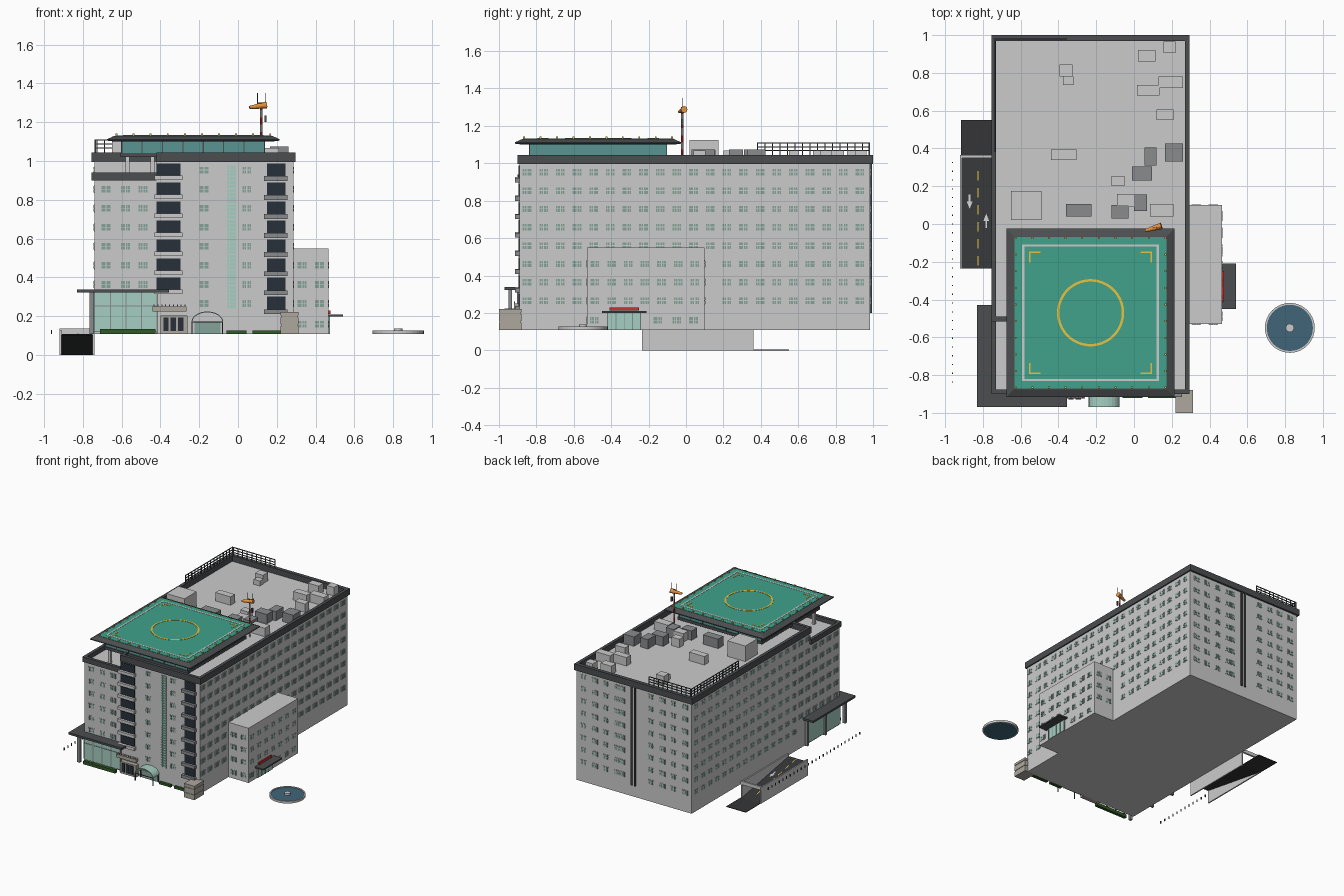
import bpy, bmesh, math
from mathutils import Matrix, Vector

if "Cube" in bpy.data.objects:
    bpy.data.objects.remove(bpy.data.objects["Cube"])

def mat(name, r, g, b):
    m = bpy.data.materials.new(name)
    m.diffuse_color = (r, g, b, 1)
    m.use_nodes = True
    m.node_tree.nodes["Principled BSDF"].inputs["Base Color"].default_value = m.diffuse_color
    return m

DARK = mat("dark_trim", .07, .075, .08)
BLACK = mat("dark_glass", .02, .03, .04)
GLASS = mat("window_glass", .23, .37, .32)
PALE = mat("pale_glass", .38, .62, .54)
TEAL = mat("teal_glass", .10, .30, .29)
GREEN = mat("deck_green", .05, .36, .26)
WHITE = mat("white", .8, .8, .8)
GOLD = mat("gold", .8, .55, .05)
RED = mat("red", .6, .03, .03)
ORANGE = mat("orange", .8, .3, .05)
HEDGE = mat("hedge", .03, .1, .02)
WATER = mat("water", .05, .13, .19)
MID = mat("mid_grey", .25, .26, .27)
BEIGE = mat("beige", .42, .39, .34)
ROAD = mat("asphalt", .035, .036, .038)

def finish(name, bm, m=None):
    bmesh.ops.recalc_face_normals(bm, faces=bm.faces)
    me = bpy.data.meshes.new(name)
    bm.to_mesh(me)
    bm.free()
    ob = bpy.data.objects.new(name, me)
    if m:
        me.materials.append(m)
    bpy.context.collection.objects.link(ob)
    return ob

# boxes given as (x0, x1, y0, y1, z0, z1), merged into one object
def boxes(name, items, m=None):
    bm = bmesh.new()
    for x0, x1, y0, y1, z0, z1 in items:
        M = Matrix.Translation(((x0+x1)/2, (y0+y1)/2, (z0+z1)/2)) @ Matrix.Diagonal((x1-x0, y1-y0, z1-z0, 1))
        bmesh.ops.create_cube(bm, size=1, matrix=M)
    return finish(name, bm, m)

# polygon extruded along an axis
def prism(name, pts, axis, a0, a1, m=None):
    place = {'x': lambda p, a: (a, p[0], p[1]), 'y': lambda p, a: (p[0], a, p[1]), 'z': lambda p, a: (p[0], p[1], a)}[axis]
    bm = bmesh.new()
    f = bm.faces.new([bm.verts.new(place(p, a0)) for p in pts])
    r = bmesh.ops.extrude_face_region(bm, geom=[f])
    d = Vector(place((0, 0), a1-a0))
    bmesh.ops.translate(bm, vec=d, verts=[v for v in r['geom'] if isinstance(v, bmesh.types.BMVert)])
    return finish(name, bm, m)

# surface of revolution from (radius, z) profile
def lathe(name, prof, c, n, m=None):
    bm = bmesh.new()
    rings = [[bm.verts.new((c[0]+r*math.cos(2*math.pi*i/n), c[1]+r*math.sin(2*math.pi*i/n), z)) for i in range(n)] for r, z in prof]
    for a, b in zip(rings, rings[1:] + rings[:1]):
        for i in range(n):
            bm.faces.new((a[i], a[(i+1) % n], b[(i+1) % n], b[i]))
    ob = finish(name, bm, m)
    return ob

def disc(name, c, r, z0, z1, m=None, n=40):
    return prism(name, [(c[0]+r*math.cos(2*math.pi*i/n), c[1]+r*math.sin(2*math.pi*i/n)) for i in range(n)], 'z', z0, z1, m)

# ---- main block with a lower terrace at the front left, and side wing
boxes("main_block", [(-.74, .285, -.89, .985, .11, .905)])
prism("upper_floor", [(-.42, -.89), (.285, -.89), (.285, .985), (-.74, .985), (-.74, -.51), (-.42, -.51)], 'z', .905, 1.0)
boxes("side_wing", [(.285, .465, -.53, .10, .11, .55)])
boxes("main_parapet", [(.27, .295, -.9, 1, .995, 1.045), (-.755, .27, .97, 1, .995, 1.045),
      (-.755, -.73, -.515, .97, .995, 1.045), (-.73, -.42, -.515, -.49, .995, 1.045),
      (-.42, -.395, -.9, -.49, .995, 1.045), (-.395, .27, -.9, -.875, .995, 1.045)], DARK)
boxes("terrace_parapet", [(-.755, -.73, -.9, -.515, .9, .94), (-.73, -.42, -.9, -.875, .9, .94)], DARK)

# ---- windows: four panes in a thin frame, on walls facing x or y
ROWS = [.952 - .098*i for i in range(8)]
def windows(name, axis, pos, sgn, spots):
    frames, panes = [], []
    def add(lst, u0, u1, z0, z1, d):
        a, b = sorted((pos, pos + sgn*d))
        lst.append((a, b, u0, u1, z0, z1) if axis == 'x' else (u0, u1, a, b, z0, z1))
    for u, z in spots:
        add(frames, u-.026, u+.026, z-.02, z+.02, .002)
        for s in (-1, 1):
            for t0, t1 in ((-.017, -.001), (.003, .017)):
                for e0, e1 in ((.003, .012), (.014, .023)):
                    lo, hi = sorted((s*e0, s*e1))
                    add(panes, u+lo, u+hi, z+t0, z+t1, .004)
    boxes(name + "_frames", frames)
    boxes(name + "_panes", panes, GLASS)

COLS = [-.85 + .089*i for i in range(21)]
windows("right_windows", 'x', .285, 1, [(u, z) for u in COLS for z in ROWS if not (z < .55 and -.57 < u < .14)])
windows("left_windows", 'x', -.74, -1, [(u, z) for u in COLS for z in ROWS
        if not (u < -.5 and z > .9) and not (u < -.4 and z < .34)])
windows("back_windows", 'y', .985, 1, [(-.68 + .1*i, z) for i in range(10) for z in ROWS if i not in (4, 5)] + [(-.12, z) for z in ROWS])
windows("front_windows", 'y', -.89, -1, [(u, z) for u in (-.68, -.58, -.49) for z in ROWS[1:7]] + [(u, z) for u in (-.175, .045) for z in ROWS])
windows("wing_windows", 'x', .465, 1, [(-.487 + .089*i, z) for i in range(7) for z in ROWS[5:]] + [(u, .16) for u in (-.49, -.15, -.05, .04)])
windows("wing_front_windows", 'y', -.53, -1, [(u, z) for u in (.33, .42) for z in ROWS[5:] + [.16]])
windows("wing_back_windows", 'y', .10, 1, [(u, z) for u in (.33, .42) for z in ROWS[5:]])
boxes("back_downpipes", [(x, x+.013, .985, .995, .2, 1) for x in (-.245, -.215)], DARK)

# ---- front balconies and the glass block strip
boxes("left_balcony_glass", [(-.42, -.295, -.896, -.885, z-.035, z+.035) for z in ROWS[:7]], BLACK)
boxes("left_balconies", [(-.43, -.285, -.915, -.885, z-.05, z-.026) for z in ROWS[:7]])
boxes("right_balcony_glass", [(.15, .245, -.896, -.885, z-.035, z+.035) for z in ROWS], BLACK)
boxes("right_balconies", [(.135, .255, -.915, -.885, z-.055, z-.03) for z in ROWS], MID)
boxes("glass_strip", [(-.057+.016*i, -.043+.016*i, -.896, -.885, .24+.02*k, .257+.02*k) for i in range(3) for k in range(37)], PALE)

# ---- helipad
CX, CY = -.23, -.47
boxes("helipad_base_slab", [(CX-.375, CX+.375, CY-.37, CY+.37, 1.02, 1.042)], DARK)
boxes("helipad_base_posts", [(x, x+.02, -.82, -.8, .905, 1.03) for x in (-.58, -.45)])
boxes("helipad_glazing", [(CX-.37, CX+.37, CY-.365, CY+.365, 1.042, 1.105)], TEAL)
boxes("helipad_mullions", [(CX-.372+.105*i, CX-.366+.105*i, CY-.369, CY+.369, 1.042, 1.105) for i in range(8)], DARK)
bm = bmesh.new()
loops = [[bm.verts.new((CX+sx*h, CY+sy*h, z)) for sx, sy in ((-1, -1), (1, -1), (1, 1), (-1, 1))] for h, z in ((.405, 1.1), (.445, 1.105), (.445, 1.112), (.405, 1.13))]
for a, b in zip(loops, loops[1:]):
    for i in range(4):
        bm.faces.new((a[i], a[(i+1) % 4], b[(i+1) % 4], b[i]))
bm.faces.new(loops[0])
bm.faces.new(loops[-1])
finish("helipad_skirt", bm, DARK)
boxes("helipad_deck", [(CX-.402, CX+.402, CY-.402, CY+.402, 1.12, 1.132)], GREEN)
def square_ring(h, w, z0, z1):
    return [(CX-h, CX+h, CY+s*h-(w if s > 0 else 0), CY+s*h+(0 if s > 0 else w), z0, z1) for s in (-1, 1)] + \
           [(CX+s*h-(w if s > 0 else 0), CX+s*h+(0 if s > 0 else w), CY-h+w, CY+h-w, z0, z1) for s in (-1, 1)]
boxes("deck_border_line", square_ring(.362, .012, 1.13, 1.1335), WHITE)
lathe("landing_circle", [(.165, 1.13), (.178, 1.13), (.178, 1.134), (.165, 1.134)], (CX, CY), 64, GOLD)
corner = []
for sx in (-1, 1):
    for sy in (-1, 1):
        x0, x1 = sorted((CX+sx*.325, CX+sx*.265))
        y0, y1 = sorted((CY+sy*.325, CY+sy*.317))
        corner.append((x0, x1, y0, y1, 1.13, 1.134))
        x0, x1 = sorted((CX+sx*.325, CX+sx*.317))
        y0, y1 = sorted((CY+sy*.317, CY+sy*.265))
        corner.append((x0, x1, y0, y1, 1.13, 1.134))
boxes("deck_corner_marks", corner, GOLD)
lamps = []
for i in range(10):
    t = -.396 + .088*i
    for s in (-.396, .396):
        lamps += [(CX+t-.005, CX+t+.005, CY+s-.005, CY+s+.005, 1.13, 1.142), (CX+s-.005, CX+s+.005, CY+t-.005, CY+t+.005, 1.13, 1.142)]
boxes("deck_edge_lamps", lamps, GOLD)

# ---- wind sock mast
for k in range(8):
    disc(f"mast_section_{k}", (.12, -.02), .006, 1.0+.0375*k, 1.0375+.0375*k, RED if k % 2 else WHITE, 8)
bm = bmesh.new()
d = Vector((-.085, -.025, -.012))
bmesh.ops.create_cone(bm, cap_ends=True, segments=12, radius1=.018, radius2=.008, depth=.09,
    matrix=Matrix.Translation(Vector((.145, -.01, 1.288)) + d/2) @ d.to_track_quat('Z', 'Y').to_matrix().to_4x4())
finish("wind_sock", bm, ORANGE)
boxes("mast_rods", [(.098, .102, -.022, -.018, 1.28, 1.35), (.138, .142, -.022, -.018, 1.28, 1.35), (.098, .142, -.022, -.018, 1.296, 1.302), (.136, .148, -.026, -.014, 1.2, 1.235)], DARK)

# ---- rooftop plant and safety railing
L = [(.02, .115, .86, .92), (.155, .22, .905, .965), (-.395, -.325, .78, .845), (.015, .135, .68, .735), (.13, .26, .72, .78),
     (.12, .21, .55, .605), (-.44, -.305, .34, .395), (-.12, -.05, .2, .255), (-.09, 0, .09, .16), (.085, .21, .04, .105)]
D = [(.055, .12, .31, .405), (.165, .26, .33, .425), (-.01, .095, .23, .305), (-.36, -.225, .04, .105), (-.12, -.03, .03, .1), (0, .07, .07, .155)]
boxes("roof_units_light", [b + (.998, 1.068) for b in L] + [(-.375, -.32, .735, .78, .998, 1.04), (-.65, -.49, .02, .175, .998, 1.125)])
boxes("roof_units_dark", [b + (.998, 1.075) for b in D], MID)
rail = [(-.738, -.732, .38, .98, z, z+.005) for z in (1.065, 1.085, 1.106)] + [(-.735, -.36, .977, .983, z, z+.005) for z in (1.065, 1.085, 1.106)]
rail += [(-.738, -.732, .38+.04*i, .385+.04*i, 1.04, 1.11) for i in range(16)] + [(-.73+.041*i, -.725+.041*i, .977, .983, 1.04, 1.11) for i in range(10)]
boxes("roof_railing", rail, DARK)

# ---- corner entrance canopy
boxes("corner_canopy", [(-.83, -.355, -.97, -.885, .322, .338), (-.83, -.735, -.885, -.43, .322, .338)], DARK)
boxes("corner_canopy_columns", [(-.765, -.742, y, y+.02, .11, .325) for y in (-.95, -.7, -.47)], MID)
boxes("corner_glazing", [(-.74, -.42, -.9, -.885, .12, .322), (-.75, -.735, -.89, -.48, .12, .322)], PALE)
boxes("corner_glazing_bars", [(x, x+.005, -.903, -.885, .11, .322) for x in (-.66, -.58, -.5, -.42)] + [(-.74, -.42, -.903, -.885, .25, .255)], MID)
boxes("hedges", [(-.71, -.425, -.955, -.93, .11, .135), (-.06, .045, -.92, -.9, .11, .128), (.075, .22, -.92, -.9, .11, .128)], HEDGE)

# ---- front porch, barrel-vault entrance and corner kiosk
boxes("porch", [(-.4, -.26, -.925, -.885, .11, .205), (-.44, -.265, -.92, -.885, .225, .25)], BEIGE)
boxes("porch_balusters", [(-.435+.02*i, -.43+.02*i, -.92, -.915, .25, .262) for i in range(9)], MID)
boxes("porch_doors", [(-.385+.038*i, -.357+.038*i, -.93, -.92, .125, .195) for i in range(3)], BLACK)
N = 12
arc = [(math.cos(math.pi*i/N), math.sin(math.pi*i/N)) for i in range(N+1)]
prism("vault_canopy", [(-.158+.082*c, .17+.055*s) for c, s in arc] + [(-.158+.077*c, .17+.05*s) for c, s in reversed(arc)], 'y', -.97, -.885, PALE)
boxes("vault_posts", [(x, x+.006, y, y+.006, .11, .172) for x in (-.24, -.082) for y in (-.97, -.9)], DARK)
boxes("vault_beam", [(-.24, -.076, -.97, -.966, .168, .173)], DARK)
boxes("vault_doors", [(-.225, -.09, -.896, -.885, .11, .17)], GLASS)
boxes("corner_kiosk", [(.22, .312, -1, -.88, .11, .15), (.224, .308, -.996, -.884, .15, .158), (.22, .312, -1, -.88, .158, .195),
      (.224, .308, -.996, -.884, .195, .203), (.22, .312, -1, -.88, .203, .222)], BEIGE)

# ---- wing entrance
boxes("wing_canopy", [(.465, .54, -.45, -.21, .2, .21)], DARK)
boxes("wing_sign_panel", [(.466, .476, -.41, -.25, .212, .23)], RED)
boxes("wing_doors", [(.465, .472, -.42, -.24, .11, .2)], PALE)
boxes("wing_door_bars", [(.465, .475, -.42+.044*i, -.416+.044*i, .11, .2) for i in range(5)], MID)

# ---- basement ramp, road marks laid on the slope
def slope(y):
    return .11*(.36-y)/.595
prism("ramp_surface", [(-.235, .11), (.36, .004), (.55, .004), (.55, 0), (.36, 0), (-.235, .104)], 'x', -.917, -.742, ROAD)
boxes("ramp_walls", [(-.92, -.91, -.235, .36, 0, .13), (-.75, -.74, -.235, .36, 0, .13), (-.92, -.74, .35, .365, .11, .137)])
def decal(name, polys, m):
    bm = bmesh.new()
    for p in polys:
        bm.faces.new([bm.verts.new((x, y, slope(y)+.005)) for x, y in p])
    finish(name, bm, m)
decal("ramp_dashes", [[(-.828, y), (-.822, y), (-.822, y+.05), (-.828, y+.05)] for y in [-.22+.09*i for i in range(6)]], GOLD)
def arrow(x, y, s):
    return [[(x-.016, y), (x+.016, y), (x, y+s*.04)], [(x-.005, y), (x+.005, y), (x+.005, y-s*.035), (x-.005, y-s*.035)]]
decal("ramp_arrows", arrow(-.87, .12, -1) + arrow(-.782, .015, 1), WHITE)

# ---- kerb bollards and round fountain
boxes("bollards", [(-.963, -.957, -.84+.0465*i, -.834+.0465*i, .11, .13) for i in range(26)], DARK)
F = (.825, -.55)
lathe("fountain_rim", [(.122, .11), (.132, .11), (.132, .128), (.122, .128)], F, 40)
disc("fountain_water", F, .125, .11, .122, WATER)
disc("fountain_centre", F, .022, .115, .138, None, 20)
